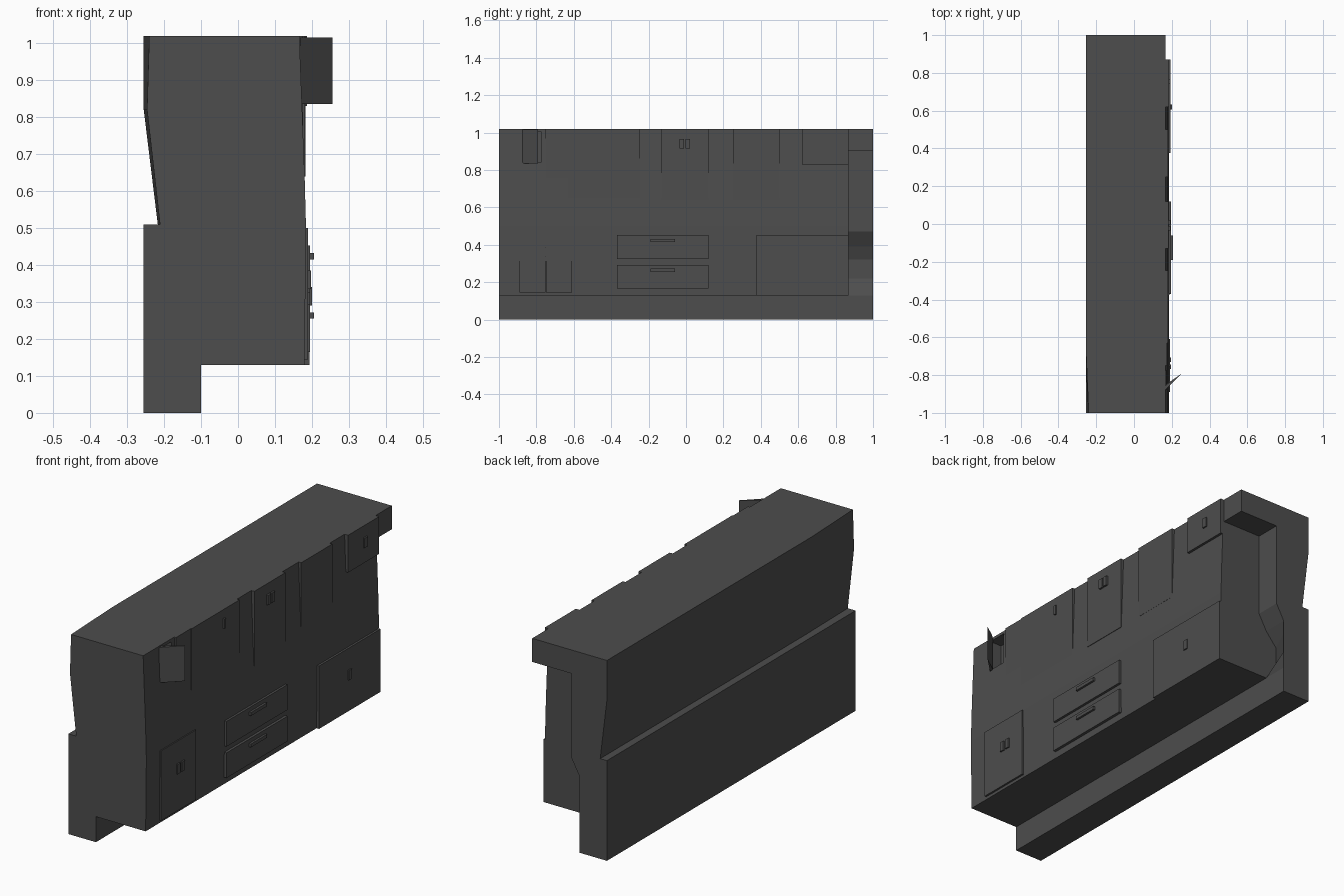
import bpy, bmesh
from mathutils import Vector

cube = bpy.data.objects.get("Cube")
if cube:
    bpy.data.objects.remove(cube, do_unlink=True)

grey = bpy.data.materials.new("dark grey")
grey.use_nodes = True
colour = (0.075, 0.075, 0.075, 1)
grey.diffuse_color = colour
grey.node_tree.nodes["Principled BSDF"].inputs["Base Color"].default_value = colour


def finish(name, bm):
    bmesh.ops.recalc_face_normals(bm, faces=bm.faces)
    mesh = bpy.data.meshes.new(name)
    bm.to_mesh(mesh)
    bm.free()
    mesh.materials.append(grey)
    obj = bpy.data.objects.new(name, mesh)
    bpy.context.collection.objects.link(obj)
    return obj


def box(name, x, y, z):
    bm = bmesh.new()
    bmesh.ops.create_cube(bm, size=1)
    for v in bm.verts:
        v.co = Vector(r[0] + (c + 0.5) * (r[1] - r[0]) for c, r in zip(v.co, (x, y, z)))
    return finish(name, bm)


def loft(name, sections):
    """Join (y, [(x, z), ...]) cross-sections and cap both ends."""
    bm = bmesh.new()
    rings = [[bm.verts.new((x, y, z)) for x, z in pts] for y, pts in sections]
    n = len(rings[0])
    for a, b in zip(rings, rings[1:]):
        for i in range(n):
            j = (i + 1) % n
            bm.faces.new((a[i], a[j], b[j], b[i]))
    bm.faces.new(rings[0])
    bm.faces.new(rings[-1])
    return finish(name, bm)


def back(shift=0.0):
    # rear outline, from the top down to the floor
    return [(-0.255 + shift, 1.02), (-0.255 + shift * 0.6, 0.82),
            (-0.217 + shift * 0.4, 0.51), (-0.255, 0.51), (-0.255, 0)]


# Main body: toe kick, lower cabinet and leaning upper front
front = [(-0.10, 0), (-0.10, 0.13), (0.18, 0.13), (0.184, 0.5), (0.18, 0.65), (0.166, 1.02)]
body = loft("cabinet_body", [(-1, back(0.015) + front), (-0.65, back() + front),
                             (0.87, back() + front)])

# Open end niche with a scooped inner wall and an overhanging top
niche_top = [(-0.055, 0.47), (-0.055, 0.9), (0.166, 0.9), (0.166, 1.02)]
scooped = [(-0.10, 0), (-0.10, 0.13), (-0.16, 0.22), (-0.16, 0.32), (-0.10, 0.39)]
straight = [(-0.10, z) for x, z in scooped]
loft("end_niche", [(0.87, back() + scooped + niche_top), (1, back() + straight + niche_top)])

# Small cupboard with its door left ajar
cutter = box("cupboard_cutter", (0.10, 0.3), (-0.875, -0.775), (0.84, 1.005))
cutter.hide_render = True
cutter.hide_viewport = True
cut = body.modifiers.new("cupboard_opening", "BOOLEAN")
cut.object = cutter
cut.solver = "EXACT"
bm = bmesh.new()
outline = [(0.168, -0.875), (0.255, -0.79), (0.19, -0.835), (0.168, -0.855)]
low = bm.faces.new([bm.verts.new((x, y, 0.835)) for x, y in outline])
lifted = bmesh.ops.extrude_face_region(bm, geom=[low])["geom"]
bmesh.ops.translate(bm, vec=(0, 0, 0.18), verts=[v for v in lifted if isinstance(v, bmesh.types.BMVert)])
finish("open_door", bm)

# Upper panels standing upright against the leaning front
for i, (y0, y1, x) in enumerate([(-0.75, -0.63, 0.176), (-0.63, -0.245, 0.18),
                                 (-0.13, 0.12, 0.183), (0.25, 0.5, 0.181)]):
    box(f"upper_panel_{i + 1}", (0.12, x), (y0, y1), (0.64, 1.02))
box("upper_end_door", (0.12, 0.186), (0.62, 0.87), (0.83, 1.02))

# Lower doors and drawers
for side, y in (("right", (-0.89, -0.751)), ("left", (-0.749, -0.61))):
    box(f"lower_door_{side}", (0.15, 0.19), y, (0.145, 0.5))
box("lower_end_door", (0.15, 0.194), (0.375, 0.87), (0.13, 0.45))
for name, z in (("upper", 0.325), ("lower", 0.165)):
    box(f"{name}_drawer", (0.15, 0.195), (-0.37, 0.12), (z, z + 0.128))
    box(f"{name}_drawer_handle", (0.19, 0.206), (-0.19, -0.06), (z + 0.09, z + 0.107))

# Door pulls: name, y centre, z bottom, half width, outer x
for name, y, z, w, x in [("lower_pull_right", -0.755, 0.335, 0.012, 0.197),
                         ("lower_pull_left", -0.718, 0.335, 0.012, 0.197),
                         ("end_door_pull", 0.62, 0.29, 0.013, 0.2),
                         ("upper_end_pull", 0.755, 0.91, 0.013, 0.194),
                         ("middle_pull_right", -0.022, 0.915, 0.012, 0.193),
                         ("middle_pull_left", 0.01, 0.915, 0.012, 0.193),
                         ("small_pull", -0.37, 0.925, 0.006, 0.188)]:
    box(name, (0.15, x), (y - w, y + w), (z, z + 0.05))
